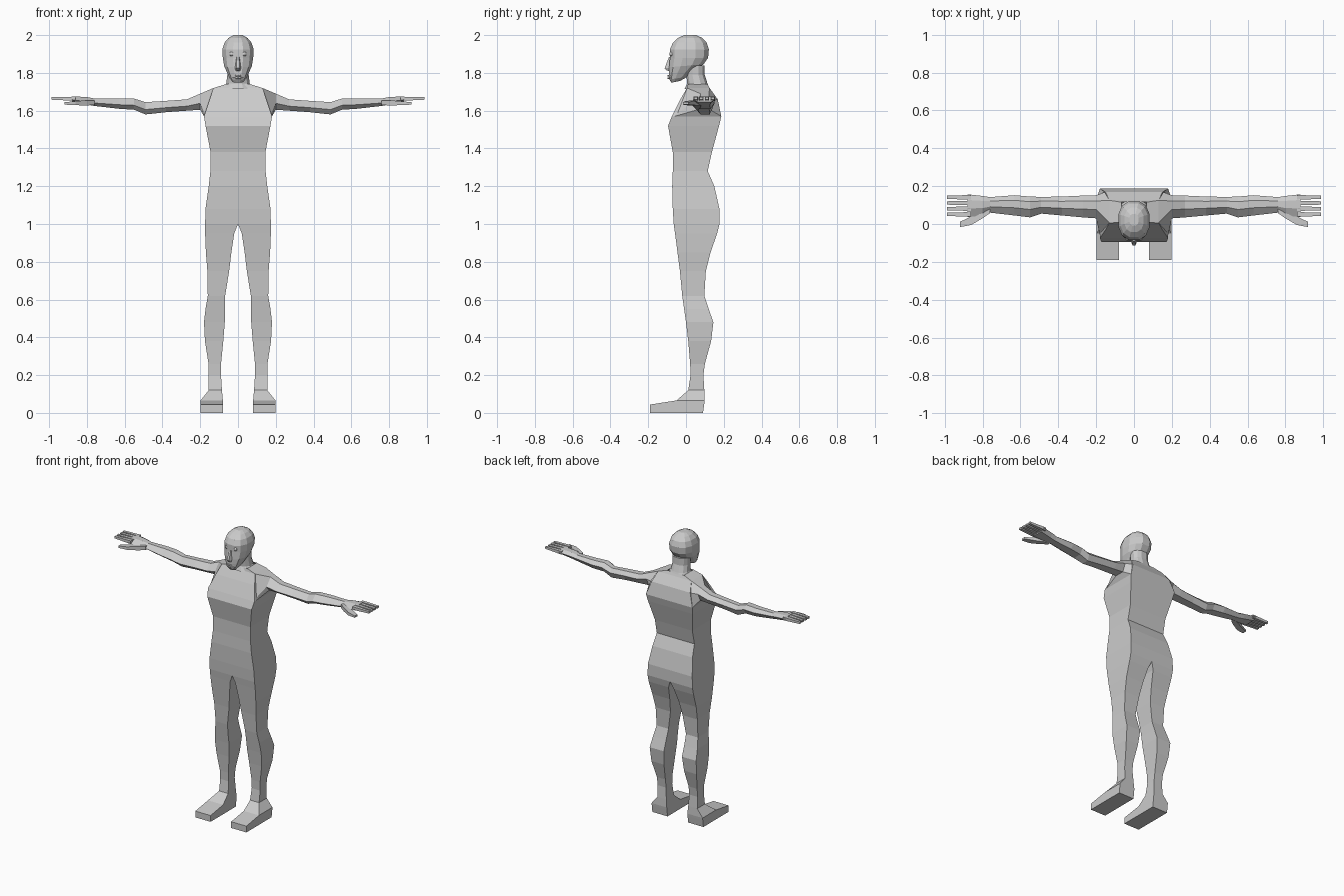
import bpy, bmesh, math

skin = bpy.data.materials.new("plain grey")
skin.diffuse_color = (0.6, 0.6, 0.6, 1)


def finish(name, bm, mirror=False):
    bmesh.ops.recalc_face_normals(bm, faces=bm.faces)
    me = bpy.data.meshes.new(name)
    bm.to_mesh(me)
    bm.free()
    me.materials.append(skin)
    ob = bpy.data.objects.new(name, me)
    bpy.context.collection.objects.link(ob)
    if mirror:
        m = ob.modifiers.new("mirror", 'MIRROR')
        m.use_clip = True
        m.merge_threshold = 0.0005
    return ob


def loft(bm, rings, cap_start=True, cap_end=True):
    """Skin a list of equally long point rings."""
    vs = [[bm.verts.new(p) for p in r] for r in rings]
    n = len(vs[0])
    for a, b in zip(vs, vs[1:]):
        for i in range(n):
            j = (i + 1) % n
            quad = (a[i], a[j], b[j], b[i])
            if all(abs(v.co.x) < 1e-6 for v in quad):
                continue          # open on the mirror plane
            bm.faces.new(quad)
    if cap_start:
        bm.faces.new(vs[0])
    if cap_end:
        bm.faces.new(vs[-1])


# Torso and legs: z, inner x, outer x, front y, back y
body = [
    (1.74, 0, .065, .01, .115), (1.72, 0, .13, .005, .125), (1.66, 0, .15, -.03, .168),
    (1.57, 0, .18, -.075, .187), (1.52, 0, .172, -.095, .175), (1.38, 0, .145, -.07, .137),
    (1.28, 0, .146, -.07, .115), (1.20, 0, .155, -.073, .15), (1.08, 0, .172, -.07, .177),
    (1.00, 0, .174, -.065, .177), (.95, .02, .174, -.058, .165), (.85, .035, .17, -.045, .13),
    (.75, .047, .162, -.032, .105), (.62, .068, .16, -.02, .097), (.55, .07, .172, -.01, .12),
    (.48, .07, .18, 0, .145), (.38, .078, .175, .012, .133), (.26, .09, .156, .022, .10),
    (.20, .09, .155, .024, .092), (.12, .085, .155, .012, .097),
]
bm = bmesh.new()
loft(bm, [[(a, f, z), (b, f, z), (b, k, z), (a, k, z)] for z, a, b, f, k in body],
     cap_start=False, cap_end=False)
finish("torso_and_legs", bm, True)

# Feet: sloping ankle over a wedge sole
bm = bmesh.new()
loft(bm, [
    [(.085, .012, .12), (.155, .012, .12), (.155, .097, .12), (.085, .097, .12)],
    [(.08, -.05, .066), (.198, -.05, .066), (.198, .099, .066), (.08, .099, .066)],
    [(.08, -.19, .044), (.198, -.19, .044), (.198, .097, .05), (.08, .097, .05)],
    [(.08, -.19, 0), (.198, -.19, 0), (.198, .09, 0), (.08, .09, 0)],
], cap_start=False)
finish("feet", bm, True)


def hexa(x, y0, y1, z0, z1):
    w, h = y1 - y0, z1 - z0
    return [(x, y0, z0 + .4 * h), (x, y0 + .38 * w, z1), (x, y0 + .75 * w, z1),
            (x, y1, z0 + .6 * h), (x, y0 + .8 * w, z0), (x, y0 + .25 * w, z0)]


# Arms with shoulder root and palm: x, front y, back y, bottom z, top z
shoulder = [(.17, -.06, 1.575), (.13, .006, 1.72), (.13, .125, 1.72),
            (.155, .168, 1.66), (.18, .187, 1.57), (.18, -.06, 1.57)]
arm = [
    (.20, .03, .152, 1.605, 1.69), (.27, .035, .15, 1.60, 1.66), (.38, .045, .145, 1.592, 1.652),
    (.49, .055, .143, 1.58, 1.645), (.55, .035, .145, 1.605, 1.664), (.63, .045, .152, 1.61, 1.664),
    (.76, .06, .142, 1.625, 1.664), (.80, .045, .148, 1.632, 1.672), (.88, .036, .157, 1.645, 1.676),
]
bm = bmesh.new()
loft(bm, [shoulder] + [hexa(*s) for s in arm], cap_start=False)
finish("arms", bm, True)


def bar(bm, sections):
    loft(bm, [[(x, a, lo), (x, b, lo), (x, b, hi), (x, a, hi)]
              for x, a, b, lo, hi in sections])


# Four fingers and a thumb
bm = bmesh.new()
for i in range(4):
    y = .051 + .03 * i
    bar(bm, [(.86, y - .012, y + .012, 1.652, 1.674), (.988, y - .009, y + .009, 1.658, 1.672)])
bar(bm, [(.76, .058, .09, 1.63, 1.655), (.80, .03, .07, 1.628, 1.655),
         (.86, -.005, .04, 1.629, 1.65), (.918, -.016, .012, 1.632, 1.645)])
finish("fingers", bm, True)


def oval(z, hw, f, k, n=12, tilt=0):
    """Squarish oval ring; tilt lifts the back edge."""
    pts = []
    for i in range(n):
        t = 2 * math.pi * (i + .5) / n
        c, s = math.cos(t), math.sin(t)
        x = math.copysign(abs(c) ** .85, c) * hw
        y = math.copysign(abs(s) ** .85, s)
        pts.append((x, (f + k) / 2 + y * (k - f) / 2, z + tilt * (y + 1) / 2))
    return pts


# Neck
bm = bmesh.new()
loft(bm, [oval(1.715, .085, -.01, .128), oval(1.745, .064, .005, .115),
          oval(1.79, .058, .0, .10), oval(1.84, .06, .0, .10)])
finish("neck", bm)

# Head: z, half width, front y, back y, lift at the back
head = [
    (1.748, .028, -.078, -.03, .01), (1.765, .045, -.09, .01, .015), (1.795, .06, -.092, .05, .02),
    (1.83, .075, -.092, .095, .015), (1.88, .083, -.088, .12, 0), (1.925, .085, -.088, .124, 0),
    (1.96, .074, -.072, .112, 0), (1.985, .052, -.045, .088, 0), (2.0, .025, -.01, .055, 0),
]
bm = bmesh.new()
loft(bm, [oval(z, w, f, k, tilt=t) for z, w, f, k, t in head])
finish("head", bm)

# Nose wedge
bm = bmesh.new()
loft(bm, [[(-.008, -.083, 1.885), (.008, -.083, 1.885), (.006, -.09, 1.885), (-.006, -.09, 1.885)],
          [(-.018, -.085, 1.825), (.018, -.085, 1.825), (.008, -.113, 1.825), (-.008, -.113, 1.825)],
          [(-.014, -.085, 1.81), (.014, -.085, 1.81), (.005, -.1, 1.812), (-.005, -.1, 1.812)]])
finish("nose", bm)

# Lips
bm = bmesh.new()
for z in (1.772, 1.785):
    loft(bm, [[(x, -.08, z - h), (x, -.08, z + h), (x, y, z + h * .5), (x, y, z - h * .5)]
              for x, y, h in ((-.028, -.086, .003), (0, -.099, .006), (.028, -.086, .003))])
finish("lips", bm)

# Eyes
bm = bmesh.new()
bmesh.ops.create_uvsphere(bm, u_segments=10, v_segments=6, radius=.013)
bmesh.ops.translate(bm, verts=bm.verts, vec=(.033, -.075, 1.9))
finish("eyes", bm, True)
